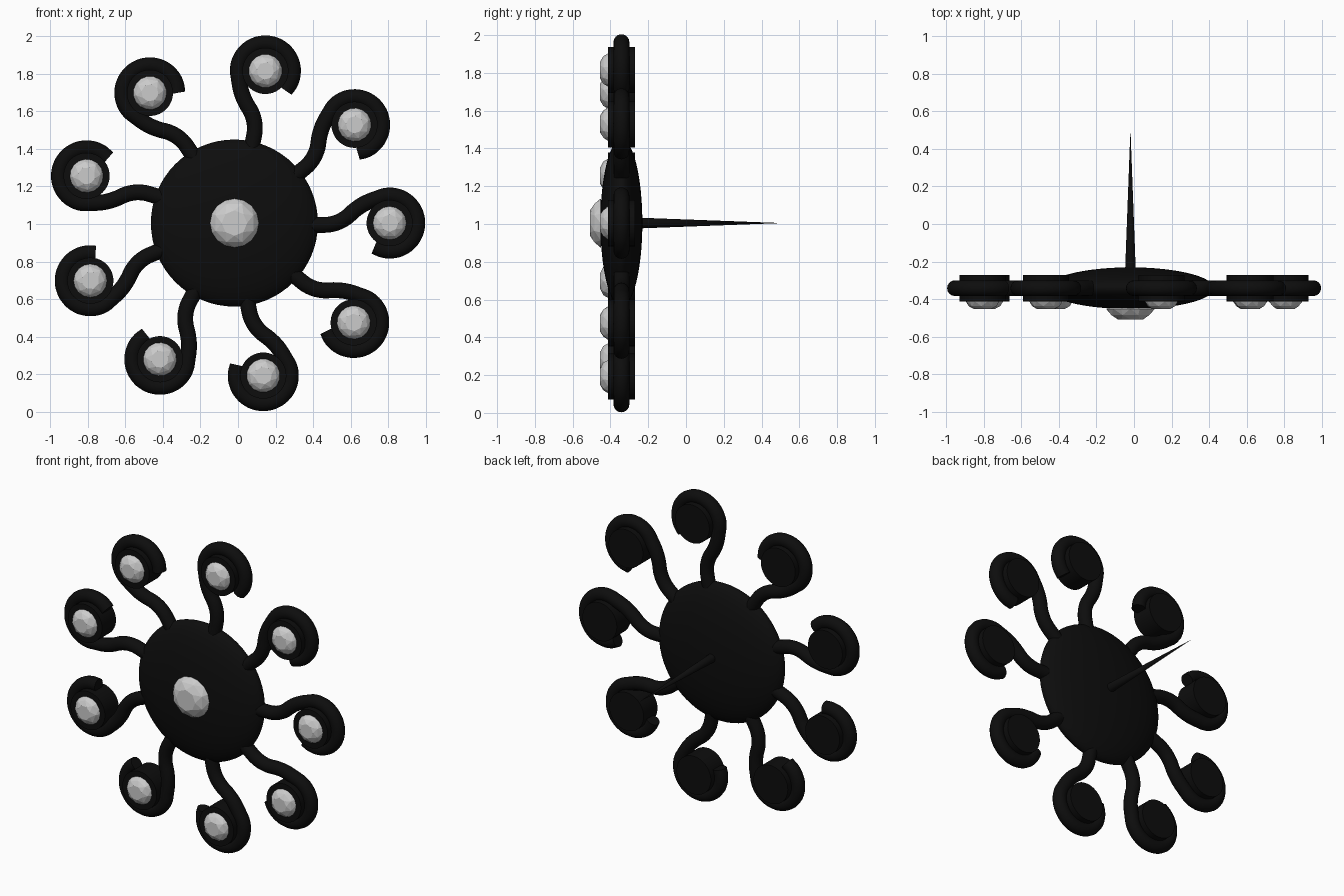
import bpy, bmesh
from math import radians, cos, sin, pi
from mathutils import Matrix, Vector

if "Cube" in bpy.data.objects:
    bpy.data.objects.remove(bpy.data.objects["Cube"])

CENTRE = Vector((-0.019, -0.342, 1.005))
STAND = Matrix.Translation(CENTRE) @ Matrix.Rotation(radians(90), 4, 'X')  # local +z faces front

black = bpy.data.materials.new("black_metal")
black.diffuse_color = (0.004, 0.004, 0.004, 1)
black.use_nodes = True
black.node_tree.nodes["Principled BSDF"].inputs["Base Color"].default_value = black.diffuse_color


def add(name, data, matrix, mat=None):
    ob = bpy.data.objects.new(name, data)
    bpy.context.collection.objects.link(ob)
    ob.matrix_world = matrix
    if mat and not data.materials:
        data.materials.append(mat)
    return ob


def to_mesh(name, bm):
    me = bpy.data.meshes.new(name)
    bm.to_mesh(me)
    bm.free()
    return me


def smooth(ob, angle=40):
    bpy.ops.object.select_all(action='DESELECT')
    ob.select_set(True)
    bpy.context.view_layer.objects.active = ob
    bpy.ops.object.shade_smooth_by_angle(angle=radians(angle))


def gem_mesh(name, r, h):
    # faceted cut stone: pavilion point, girdle, bezel ring and table
    bm = bmesh.new()
    bm.verts.new((0, 0, -0.4 * r))
    for n, f, z, turn in ((16, 1.0, 0, 0), (8, 0.84, 0.6, 0.5), (8, 0.52, 1.0, 0)):
        for i in range(n):
            a = 2 * pi * (i + turn) / n
            bm.verts.new((f * r * cos(a), f * r * sin(a), z * h))
    bmesh.ops.convex_hull(bm, input=bm.verts)
    bmesh.ops.dissolve_limit(bm, angle_limit=0.01, verts=bm.verts, edges=bm.edges)
    return to_mesh(name, bm)


# hub: flattened sphere
bm = bmesh.new()
bmesh.ops.create_uvsphere(bm, u_segments=64, v_segments=32, radius=1)
bmesh.ops.scale(bm, vec=(0.445, 0.445, 0.111), verts=bm.verts)
smooth(add("hub", to_mesh("hub", bm), STAND, black))

# hub gem
add("hub_gem", gem_mesh("hub_gem", 0.13, 0.056), STAND @ Matrix.Translation((0, 0, 0.11)))

# pin pointing backwards from the hub
bm = bmesh.new()
bmesh.ops.create_cone(bm, cap_ends=True, segments=16, radius1=0.0, radius2=0.03, depth=0.80)
smooth(add("pin", to_mesh("pin", bm), STAND @ Matrix.Translation((0, 0, -0.45)), black))

# curled arm: S-shaped stem running into a ring around the gem seat
REACH, RING = 0.827, 0.147
path = [(0.36, -0.01), (0.445, -0.01), (0.52, -0.005), (0.585, 0.022), (0.645, 0.072), (0.692, 0.103)]
path += [(REACH + RING * cos(radians(a)), RING * sin(radians(a))) for a in range(117, -124, -20)]
cu = bpy.data.curves.new("arm_path", 'CURVE')
cu.dimensions = '3D'
cu.bevel_depth, cu.bevel_resolution = 0.042, 6
cu.use_fill_caps = True
sp = cu.splines.new('BEZIER')
sp.resolution_u = 6
sp.bezier_points.add(len(path) - 1)
for p, (x, y) in zip(sp.bezier_points, path):
    p.co = (x, y, 0)
    p.handle_left_type = p.handle_right_type = 'AUTO'
tmp = add("arm_path", cu, Matrix())
bpy.context.view_layer.update()
arm = bpy.data.meshes.new_from_object(tmp.evaluated_get(bpy.context.evaluated_depsgraph_get()))
bpy.data.objects.remove(tmp)

# round gem seat and small gem
bm = bmesh.new()
bmesh.ops.create_cone(bm, cap_ends=True, segments=48, radius1=0.123, radius2=0.123, depth=0.142)
seat = to_mesh("gem_seat", bm)
gem = gem_mesh("small_gem", 0.089, 0.041)

for i, deg in enumerate((0, 39.3, 78.5, 123, 162.3, 201.8, 241.3, 280.7, 320.2)):
    turn = STAND @ Matrix.Rotation(radians(deg), 4, 'Z')
    parts = [add(f"arm_{i}", arm, turn, black),
             add(f"gem_seat_{i}", seat, turn @ Matrix.Translation((REACH, 0, 0)), black)]
    add(f"small_gem_{i}", gem, turn @ Matrix.Translation((REACH, 0, 0.071)))
    if i == 0:
        for ob in parts:
            smooth(ob)
